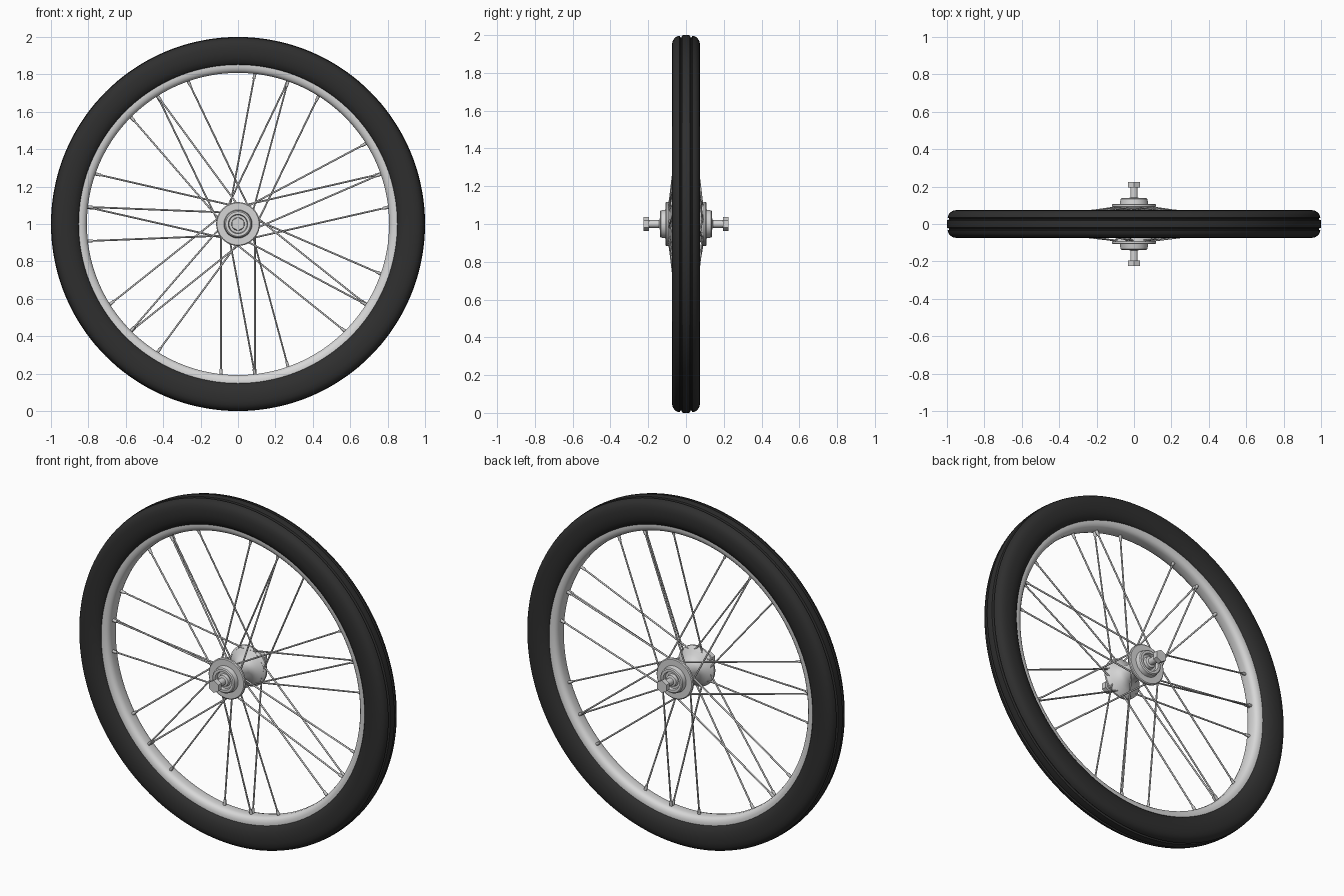
import bpy, bmesh, math
from mathutils import Vector, Matrix

if "Cube" in bpy.data.objects:
    bpy.data.objects.remove(bpy.data.objects["Cube"])

C = Vector((0, 0, 1))  # wheel centre, axle runs along y


def material(name, v):
    m = bpy.data.materials.new(name)
    m.diffuse_color = (v, v, v, 1)
    m.use_nodes = True
    m.node_tree.nodes["Principled BSDF"].inputs["Base Color"].default_value = m.diffuse_color
    return m


RUBBER = material("black_rubber", 0.028)
SILVER = material("rim_silver", 0.68)
HUB = material("hub_silver", 0.66)
STEEL = material("spoke_steel", 0.56)


def finish(name, bm, mat, angle=35):
    bmesh.ops.recalc_face_normals(bm, faces=bm.faces)
    me = bpy.data.meshes.new(name)
    bm.to_mesh(me)
    bm.free()
    me.materials.append(mat)
    ob = bpy.data.objects.new(name, me)
    bpy.context.collection.objects.link(ob)
    bpy.ops.object.select_all(action='DESELECT')
    ob.select_set(True)
    bpy.context.view_layer.objects.active = ob
    bpy.ops.object.shade_smooth_by_angle(angle=math.radians(angle))
    return ob


def lathe(name, pts, mat, segs, closed=False, angle=35):
    """Revolve a (radius, y) profile about the axle."""
    bm = bmesh.new()
    rings = []
    for i in range(segs):
        a = 2 * math.pi * i / segs
        rings.append([bm.verts.new((r * math.cos(a), y, 1 + r * math.sin(a))) for r, y in pts])
    n = len(pts)
    for i in range(segs):
        p, q = rings[i], rings[(i + 1) % segs]
        for j in range(n if closed else n - 1):
            k = (j + 1) % n
            bm.faces.new((p[j], p[k], q[k], q[j]))
    bmesh.ops.remove_doubles(bm, verts=bm.verts, dist=1e-5)
    return finish(name, bm, mat, angle)


def mirrored(half):
    """Profile half with y > 0, continued on the other side."""
    return half + [(r, -y) for r, y in reversed(half)]


def rod(bm, a, b, r, segs=8, r2=None):
    d = b - a
    m = Matrix.Translation((a + b) / 2) @ d.to_track_quat('Z', 'Y').to_matrix().to_4x4()
    bmesh.ops.create_cone(bm, cap_ends=True, segments=segs, radius1=r,
                          radius2=r if r2 is None else r2, depth=d.length, matrix=m)


def polar(r, deg, y):
    a = math.radians(deg)
    return C + Vector((r * math.cos(a), y, r * math.sin(a)))


# Tyre with two shallow tread grooves
tyre = mirrored([(0.85, 0.045), (0.86, 0.057), (0.885, 0.07), (0.915, 0.075), (0.945, 0.075),
                 (0.967, 0.071), (0.983, 0.062), (0.992, 0.05), (0.997, 0.034),
                 (0.988, 0.03), (0.988, 0.024), (0.999, 0.02), (1.0, 0.006)])
lathe("tyre", tyre, RUBBER, 144, closed=True, angle=40)

# Rim
rim = mirrored([(0.865, 0.046), (0.85, 0.047), (0.836, 0.046), (0.822, 0.041),
                (0.812, 0.031), (0.808, 0.015)])
lathe("rim", rim, SILVER, 144, closed=True, angle=40)

# Hub shell: flared flanges with recessed bearing cups
hub = mirrored([(0.02, 0.122), (0.048, 0.122), (0.052, 0.138), (0.066, 0.138), (0.072, 0.133),
                (0.076, 0.108), (0.112, 0.108), (0.117, 0.104), (0.117, 0.094), (0.112, 0.088),
                (0.095, 0.076), (0.075, 0.063), (0.058, 0.046), (0.05, 0.025)])
lathe("hub_shell", hub, HUB, 48)

# Axle
lathe("axle", [(0, 0.205), (0.02, 0.205), (0.02, -0.205), (0, -0.205)], HUB, 24)

for s, side in ((-1, "front"), (1, "back")):
    # Bearing cone and hexagonal axle nut
    lathe(side + "_bearing_cone", [(0.02, s * 0.12), (0.036, s * 0.12), (0.032, s * 0.138),
                                   (0.02, s * 0.142)], HUB, 24)
    bm = bmesh.new()
    rod(bm, C + Vector((0, s * 0.196, 0)), C + Vector((0, s * 0.225, 0)), 0.036, 6)
    finish(side + "_axle_nut", bm, HUB, 30)

    # Seven pairs of crossed spokes on each flange, as (rim angle, hub offset)
    step = 360 / 28
    pair = ((0, -2.5), (1, 2.5)) if s < 0 else ((-1, -4.5), (0, 4.5))
    spokes, nipples = bmesh.new(), bmesh.new()
    for g in range(7):
        centre = 1.5 * step + g * 360 / 7
        for k, d in pair:
            at = centre + k * step
            inner = polar(0.1, at + d * step, s * 0.09)
            outer = polar(0.815, at, s * 0.006)
            rod(spokes, inner, outer, 0.0048)
            # Hooked end through the flange
            rod(spokes, inner - Vector((0, s * 0.008, 0)), inner + Vector((0, s * 0.012, 0)), 0.006)
            along = (inner - outer).normalized()
            rod(nipples, outer, outer + along * 0.035, 0.0095, 8, 0.0075)
    finish(side + "_spokes", spokes, STEEL, 60)
    finish(side + "_spoke_nipples", nipples, STEEL, 60)
